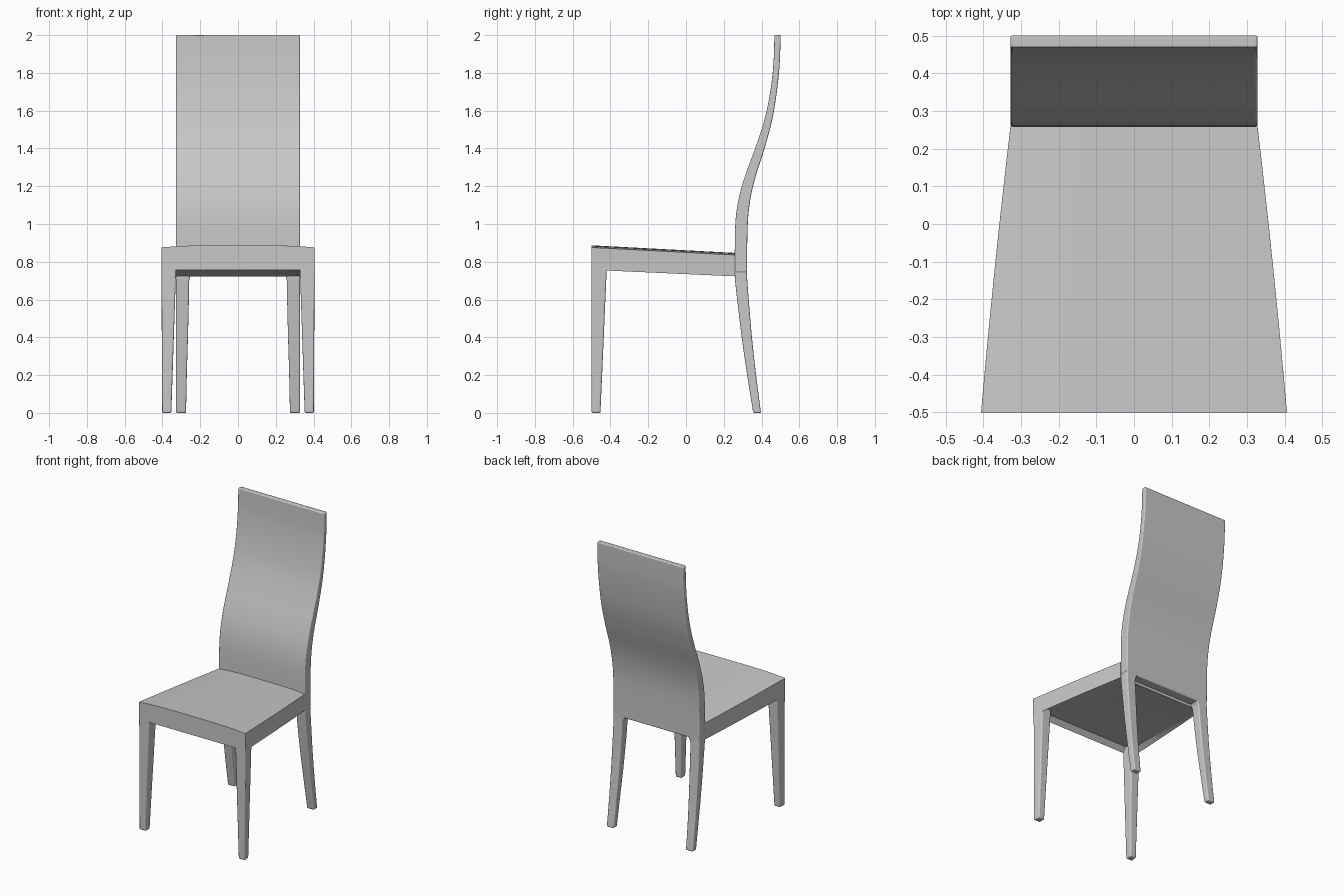
import bpy, bmesh, math

cube = bpy.data.objects.get("Cube")
if cube:
    bpy.data.objects.remove(cube, do_unlink=True)

grey = bpy.data.materials.new("light_grey")
grey.use_nodes = True
colour = (0.58, 0.58, 0.58, 1)
grey.diffuse_color = colour
grey.node_tree.nodes["Principled BSDF"].inputs["Base Color"].default_value = colour


def finish(name, bm, bevel):
    """Turn a bmesh into a smooth, softly bevelled object."""
    bmesh.ops.recalc_face_normals(bm, faces=bm.faces)
    mesh = bpy.data.meshes.new(name)
    bm.to_mesh(mesh)
    bm.free()
    mesh.materials.append(grey)
    obj = bpy.data.objects.new(name, mesh)
    bpy.context.collection.objects.link(obj)
    mod = obj.modifiers.new("soft_edges", "BEVEL")
    mod.width = bevel
    mod.segments = 3
    mod.limit_method = "ANGLE"
    mod.angle_limit = math.radians(40)
    bpy.ops.object.select_all(action="DESELECT")
    obj.select_set(True)
    bpy.context.view_layer.objects.active = obj
    bpy.ops.object.shade_smooth_by_angle(angle=math.radians(35))


def loft(name, rings, bevel):
    """Skin a stack of equal-sized rings and cap both ends."""
    bm = bmesh.new()
    rows = [[bm.verts.new(p) for p in ring] for ring in rings]
    for a, b in zip(rows, rows[1:]):
        for i in range(len(a)):
            j = (i + 1) % len(a)
            bm.faces.new((a[i], a[j], b[j], b[i]))
    bm.faces.new(rows[0])
    bm.faces.new(rows[-1])
    finish(name, bm, bevel)


def smooth_path(points, steps=4):
    """Catmull-Rom interpolation through tuples of any length."""
    pts = [points[0]] + points + [points[-1]]
    out = []
    for p, q, r, s in zip(pts, pts[1:], pts[2:], pts[3:]):
        for k in range(steps):
            t = k / steps
            out.append([0.5 * (2 * b + (c - a) * t + (2 * a - 5 * b + 4 * c - d) * t * t
                               + (3 * b - a - 3 * c + d) * t ** 3)
                        for a, b, c, d in zip(p, q, r, s)])
    return out + [list(points[-1])]


# Backrest: S-curved slab, stations are (z, front y, back y)
back = [(0.74, 0.258, 0.323), (0.98, 0.26, 0.326), (1.12, 0.276, 0.339),
        (1.25, 0.311, 0.368), (1.4, 0.366, 0.416), (1.55, 0.415, 0.456),
        (1.7, 0.446, 0.481), (1.85, 0.463, 0.496), (2.0, 0.468, 0.501)]
W = 0.328
loft("backrest", [[(-W, f, z), (W, f, z), (W, b, z), (-W, b, z)]
                  for z, f, b in smooth_path(back)], 0.006)

# Seat: tapered, sloping, gently crowned block
bm = bmesh.new()
cols, rows = 10, 8
FRONT, DEPTH = -0.5, 0.76
grid = []
for r in range(rows + 1):
    v = r / rows
    half = 0.406 - 0.078 * v + 0.012 * v * (1 - v)
    line = []
    for c in range(cols + 1):
        u = 2 * c / cols - 1
        crown = 0.011 * (1 - u ** 4)
        line.append(bm.verts.new((u * half, FRONT + DEPTH * v, 0.876 - 0.04 * v + crown)))
    grid.append(line)
for r in range(rows):
    for c in range(cols):
        bm.faces.new((grid[r][c], grid[r][c + 1], grid[r + 1][c + 1], grid[r + 1][c]))
border = (grid[0] + [row[-1] for row in grid[1:]] + grid[-1][-2::-1]
          + [row[0] for row in grid[-2:0:-1]])
lower = [bm.verts.new((p.co.x, p.co.y, 0.757 - 0.034 * (p.co.y - FRONT) / DEPTH))
         for p in border]
for i in range(len(border)):
    j = (i + 1) % len(border)
    bm.faces.new((border[i], lower[i], lower[j], border[j]))

# Seat underside: panel recessed at the front, running out flush at the back
under = bm.faces.new(lower)
bmesh.ops.recalc_face_normals(bm, faces=bm.faces)
bmesh.ops.inset_region(bm, faces=[under], thickness=0.028)
for p in under.verts:
    p.co.z += 0.004 + 0.03 * (1 - (p.co.y - FRONT) / DEPTH)
finish("seat", bm, 0.009)

# Legs: stations are (z, inner x, outer x, front y, back y), mirrored per side
front_leg = [(0, 0.353, 0.402, -0.5, -0.453), (0.755, 0.328, 0.406, -0.5, -0.42),
             (0.8, 0.328, 0.406, -0.5, -0.42)]
rear_leg = smooth_path([(0, 0.275, W, 0.356, 0.397), (0.2, 0.271, W, 0.324, 0.371),
                        (0.4, 0.265, W, 0.295, 0.349), (0.6, 0.26, W, 0.271, 0.332),
                        (0.71, 0.257, W, 0.259, 0.324), (0.755, 0.23, W, 0.258, 0.323)])
for side, s in (("left", 1), ("right", -1)):
    for name, stations, taper in (("front_leg", front_leg, 0.09), ("rear_leg", rear_leg, 0)):
        rings = [[(s * i, f, z), (s * o, f, z), (s * (o - taper * (b - f)), b, z), (s * i, b, z)]
                 for z, i, o, f, b in stations]
        loft(f"{name}_{side}", rings, 0.007)
